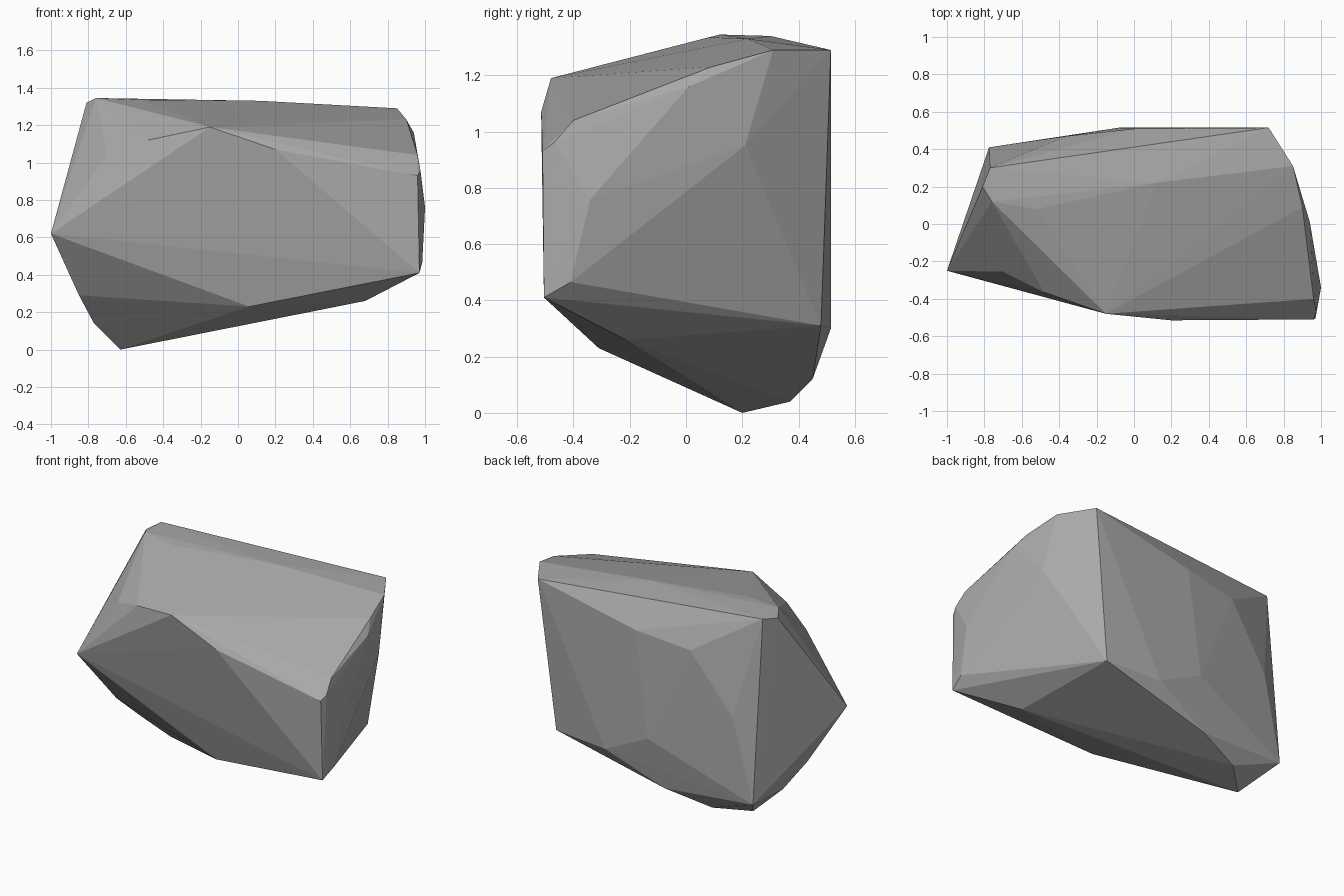
import bpy
import bmesh
from mathutils import Vector

default_cube = bpy.data.objects.get("Cube")
if default_cube:
    bpy.data.objects.remove(default_cube, do_unlink=True)


def make_material(name, colour):
    material = bpy.data.materials.new(name)
    material.use_nodes = True
    material.diffuse_color = colour
    shader = material.node_tree.nodes["Principled BSDF"]
    shader.inputs["Base Color"].default_value = colour
    shader.inputs["Roughness"].default_value = 0.9
    return material


def make_stone(name, corner_groups, material):
    """Wrap a faceted convex stone around the chipped corners."""
    bm = bmesh.new()
    for corners in corner_groups:
        for corner in corners:
            bm.verts.new(Vector(corner))
    hull = bmesh.ops.convex_hull(bm, input=list(bm.verts), use_existing_faces=False)
    # discard any corner that ended up inside the stone
    leftover = [item for item in hull["geom_interior"] + hull["geom_unused"]
                if isinstance(item, bmesh.types.BMVert)]
    bmesh.ops.delete(bm, geom=list(set(leftover)), context="VERTS")
    bmesh.ops.recalc_face_normals(bm, faces=list(bm.faces))
    for face in bm.faces:
        face.smooth = False
    mesh = bpy.data.meshes.new(name)
    bm.to_mesh(mesh)
    bm.free()
    mesh.materials.append(material)
    stone = bpy.data.objects.new(name, mesh)
    bpy.context.collection.objects.link(stone)
    return stone


# pointed end and the front ridge
front_corners = [
    (-1, -.25, .62), (-.7, -.255, 1.04), (-.48, -.365, 1.12),
    (-.15, -.48, 1.19), (.2, -.515, 1.07), (.96, -.51, .93), (.97, -.505, .41),
]

# upper plateau
top_corners = [
    (-.77, .3, 1.34), (-.76, .12, 1.345), (-.81, .2, 1.32),
    (-.52, .08, 1.335), (.12, .22, 1.33), (.72, .515, 1.29), (.85, .31, 1.29),
]

# blunt end
end_corners = [
    (.9, .09, 1.23), (.94, .01, 1.16), (.96, -.4, 1.04), (.975, -.47, .96),
    (1, -.34, .76), (.985, -.41, .465), (.88, .21, .95),
]

# back wall
back_corners = [
    (.01, .51, 1.14), (-.36, .47, 1.09), (-.64, .43, .71),
    (-.08, .515, .45), (.23, .515, .3), (.61, .48, .31), (-.775, .41, .16),
]

# underside keel
bottom_corners = [
    (-.63, .2, 0), (-.45, .37, .04), (-.16, .45, .12), (-.77, .09, .14),
    (-.85, -.05, .29), (.06, -.31, .23), (.68, -.215, .26),
]

stone_grey = make_material("stone grey", (.4, .4, .4, 1))
make_stone(
    "rock",
    (front_corners, top_corners, end_corners, back_corners, bottom_corners),
    stone_grey,
)
